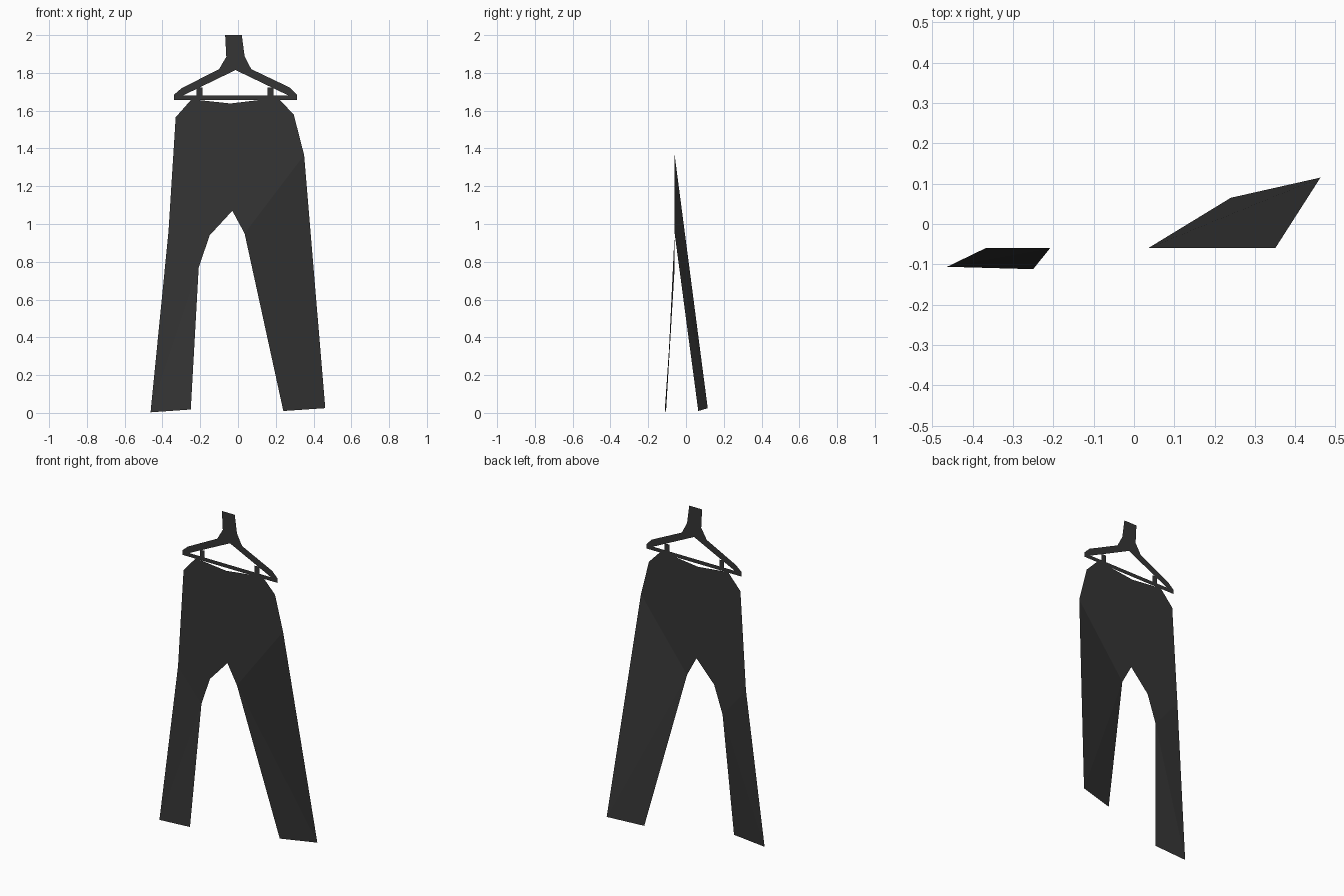
import bpy, bmesh

if "Cube" in bpy.data.objects:
    bpy.data.objects.remove(bpy.data.objects["Cube"])

CLOTH_Y = -0.06

mat = bpy.data.materials.new("dark_grey")
mat.diffuse_color = (0.035, 0.035, 0.035, 1)
mat.use_nodes = True
mat.node_tree.nodes["Principled BSDF"].inputs["Base Color"].default_value = mat.diffuse_color


def flat_part(name, loops):
    """Flat sheet facing -y; each loop lists (x, z) or (x, z, y) points, later loops are holes."""
    bm = bmesh.new()
    if len(loops) == 1:
        pts = loops[0]
        bm.faces.new([bm.verts.new((p[0], p[2] if len(p) > 2 else CLOTH_Y, p[1])) for p in pts])
    else:
        for pts in loops:
            vs = [bm.verts.new((x, CLOTH_Y, z)) for x, z in pts]
            for i, v in enumerate(vs):
                bm.edges.new((v, vs[i - 1]))
        bmesh.ops.triangle_fill(bm, edges=bm.edges[:], use_beauty=True, normal=(0, -1, 0))
    bmesh.ops.triangulate(bm, faces=[f for f in bm.faces if len(f.verts) > 3])
    bm.normal_update()
    wrong = [f for f in bm.faces if f.normal.y > 0]
    bmesh.ops.reverse_faces(bm, faces=wrong)
    mesh = bpy.data.meshes.new(name)
    bm.to_mesh(mesh)
    bm.free()
    mesh.materials.append(mat)
    ob = bpy.data.objects.new(name, mesh)
    bpy.context.collection.objects.link(ob)
    return ob


# Seat: flat hip section down to the folds of both legs
flat_part("trouser_seat", [[
    (-0.246, 1.66), (-0.33, 1.565), (-0.368, 0.96), (-0.208, 0.77),
    (-0.15, 0.94), (-0.03, 1.07), (0.035, 0.95), (0.35, 1.365),
    (0.295, 1.58), (0.21, 1.668), (-0.04, 1.638)]])

# Legs: one swings forward, the other back
flat_part("forward_leg", [[
    (-0.368, 0.96), (-0.463, 0.003, -0.106), (-0.25, 0.018, -0.112), (-0.208, 0.77)]])
flat_part("backward_leg", [[
    (0.035, 0.95), (0.24, 0.01, 0.065), (0.462, 0.025, 0.115), (0.35, 1.365)]])

# Hanger: flat silhouette with a triangular opening
outline = [(-0.068, 2.0), (-0.062, 1.885), (-0.10, 1.82), (-0.30, 1.718), (-0.338, 1.685),
           (-0.338, 1.657), (0.312, 1.657), (0.312, 1.685), (0.275, 1.722),
           (0.07, 1.82), (0.035, 1.888), (0.02, 2.0)]
opening = [(-0.013, 1.815), (-0.292, 1.68), (0.268, 1.68)]
flat_part("hanger", [outline, opening])

# Clips standing on the hanger bar
for side, x in (("left", -0.203), ("right", 0.172)):
    flat_part(side + "_clip", [[(x - 0.016, 1.68), (x + 0.016, 1.68),
                                (x + 0.016, 1.722), (x - 0.016, 1.722)]])
